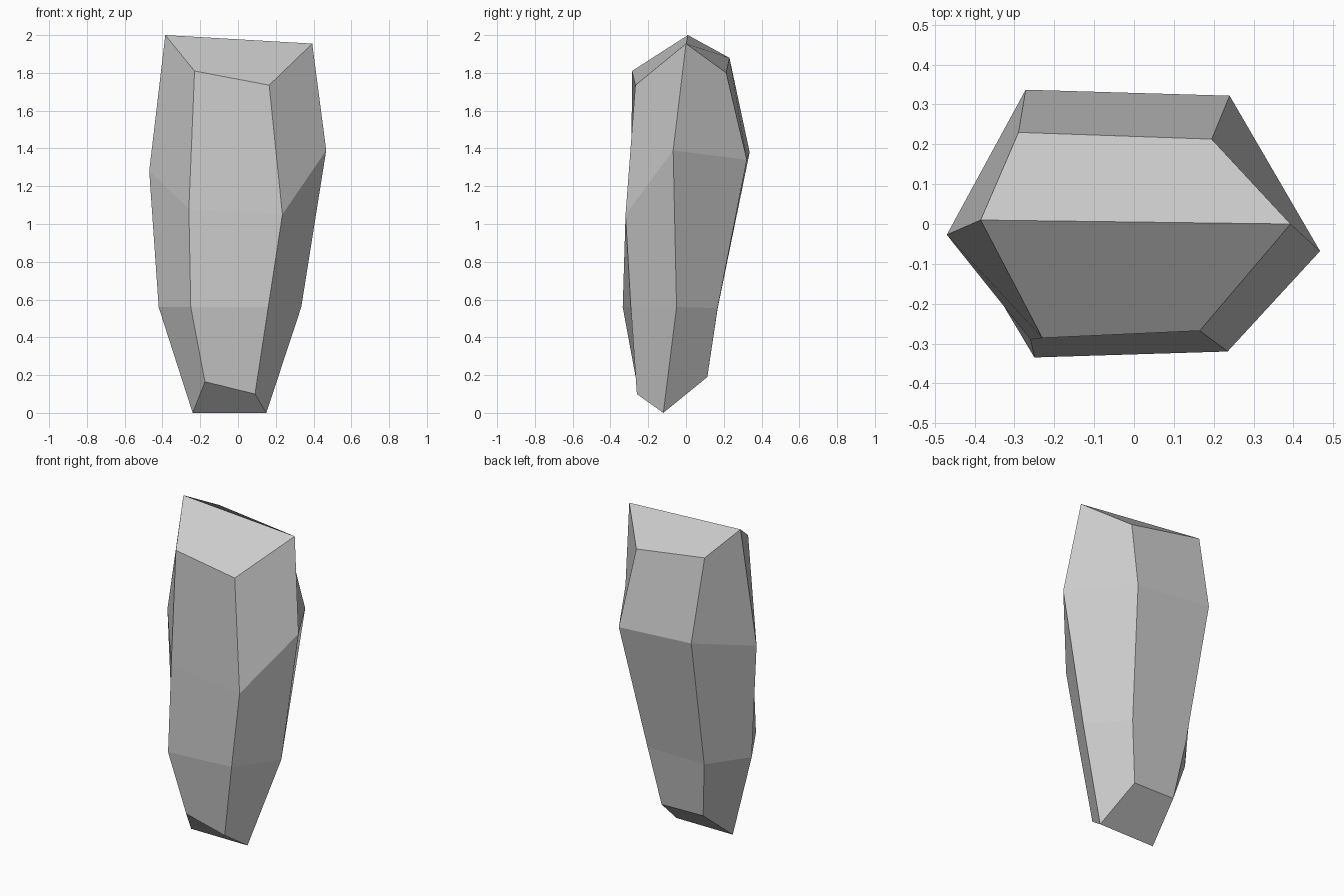
import bpy

# Six-sided rings, bottom to top; order: left, front-left, front-right, right, back-right, back-left
rings = [
    # base ring, meeting at a ridge between left and right
    [(-.24, -.12, 0), (-.175, -.262, .165), (.09, -.26, .10),
     (.15, -.12, 0), (.09, .113, .19), (-.197, .112, .195)],
    # lower body
    [(-.42, -.05, .56), (-.25, -.335, .56), (.16, -.292, .56),
     (.335, -.05, .56), (.15, .167, .555), (-.243, .167, .55)],
    # widest part
    [(-.47, -.027, 1.28), (-.26, -.29, 1.08), (.235, -.32, 1.05),
     (.467, -.068, 1.39), (.24, .322, 1.34), (-.272, .337, 1.38)],
    # crown ring, also meeting at a ridge
    [(-.385, .01, 2), (-.23, -.286, 1.81), (.165, -.268, 1.735),
     (.393, 0, 1.955), (.195, .213, 1.80), (-.29, .23, 1.88)],
]
sides = 6
verts = [p for ring in rings for p in ring]

# Side walls
faces = []
for r in range(len(rings) - 1):
    for i in range(sides):
        a, b = r * sides + i, r * sides + (i + 1) % sides
        faces.append((a, b, b + sides, a + sides))

# Two sloped facets at each end, sharing the left-right ridge
top = (len(rings) - 1) * sides
faces += [(3, 2, 1, 0), (0, 5, 4, 3)]
faces += [(top, top + 1, top + 2, top + 3), (top + 3, top + 4, top + 5, top)]

mesh = bpy.data.meshes.new("standing_stone")
mesh.from_pydata(verts, [], faces)
mesh.update()
stone = bpy.data.objects.new("standing_stone", mesh)
bpy.context.collection.objects.link(stone)
